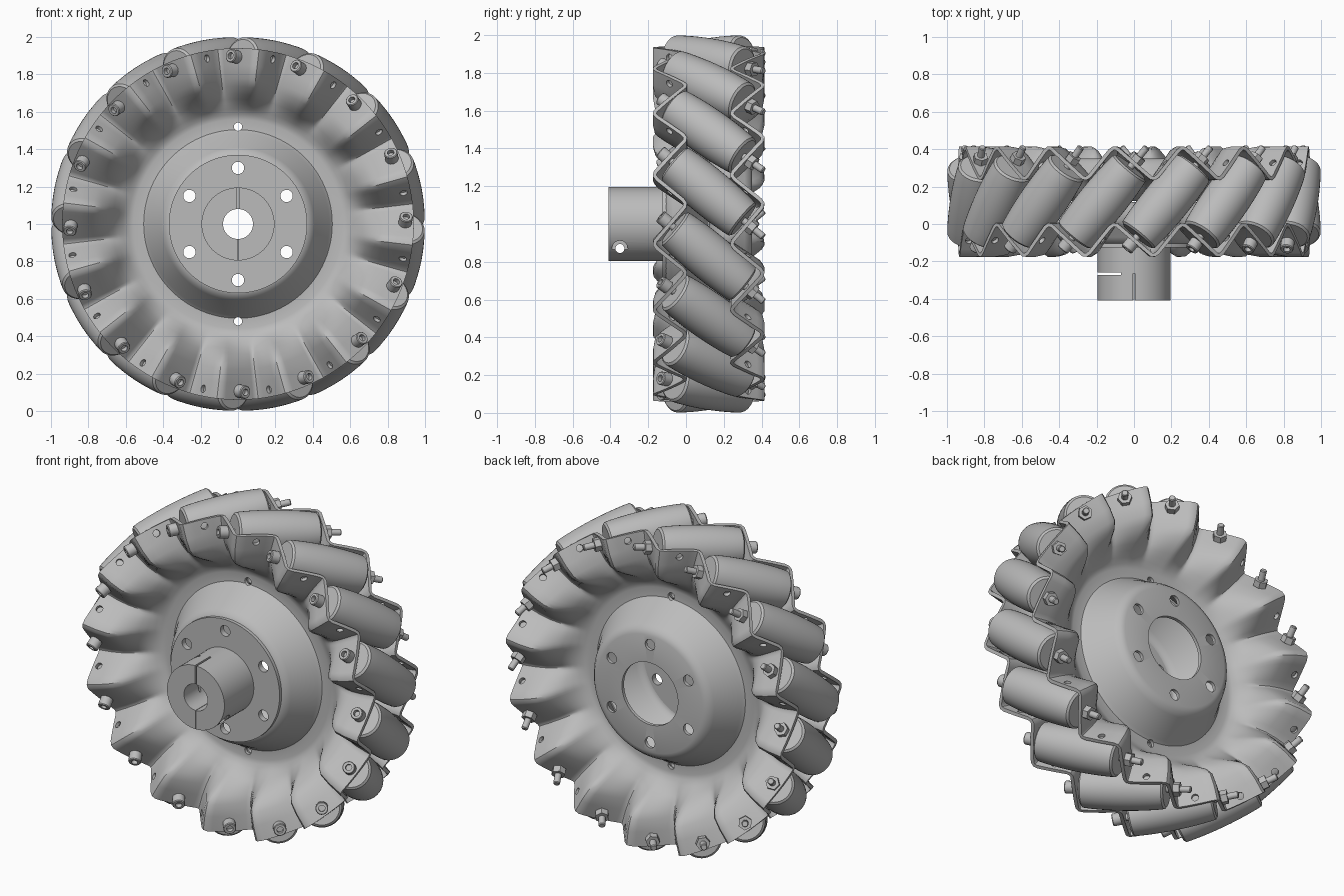
import bpy, bmesh
from math import sin, cos, pi, radians, sqrt
from mathutils import Matrix, Vector

cube = bpy.data.objects.get("Cube")
if cube:
    bpy.data.objects.remove(cube, do_unlink=True)

COUNT = 16
STEP = 2 * pi / COUNT
TILT = radians(40)           # roller angle from the wheel axis
MID = 0.12                   # middle plane of the wheel
AXLE_R = 0.875               # distance of roller axes from the centre
HALF = 0.24                  # half roller length
CENTRE = Matrix.Translation((0, 0, 1))

steel = bpy.data.materials.new("grey_metal")
steel.use_nodes = True
grey = (0.5, 0.5, 0.5, 1)
steel.diffuse_color = grey
steel.node_tree.nodes["Principled BSDF"].inputs["Base Color"].default_value = grey


def add(name, mesh, matrix=Matrix()):
    ob = bpy.data.objects.new(name, mesh)
    bpy.context.scene.collection.objects.link(ob)
    ob.matrix_world = matrix
    if not mesh.materials:
        mesh.materials.append(steel)
    return ob


def grid_mesh(name, rows, wrap):
    """Mesh from rows of points, closed around each row."""
    bm = bmesh.new()
    vs = [[bm.verts.new(p) for p in row] for row in rows]
    n = len(vs[0])
    for i in range(len(vs) if wrap else len(vs) - 1):
        a, b = vs[i], vs[(i + 1) % len(vs)]
        for j in range(n):
            k = (j + 1) % n
            bm.faces.new((a[j], a[k], b[k], b[j]))
    bmesh.ops.remove_doubles(bm, verts=bm.verts, dist=1e-5)
    bmesh.ops.recalc_face_normals(bm, faces=bm.faces)
    mesh = bpy.data.meshes.new(name)
    bm.to_mesh(mesh)
    bm.free()
    return mesh


def lathe(name, profile, segs, wrap=False):
    """Turn (radius, height) points around local z."""
    turn = [2 * pi * j / segs for j in range(segs)]
    rows = [[(r * cos(t), r * sin(t), h) for t in turn] for r, h in profile]
    return grid_mesh(name, rows, wrap)


def aim(pos, axis):
    return Matrix.Translation(pos) @ Vector(axis).to_track_quat('Z', 'Y').to_matrix().to_4x4()


def spoke(angle):
    return CENTRE @ Matrix.Rotation(angle, 4, 'Y')


def rod(radius, length, matrix):
    h = length / 2
    return add("cutter", lathe("cutter", [(0, -h), (radius, -h), (radius, h), (0, h)], 20), matrix)


def box(lo, hi):
    bm = bmesh.new()
    bmesh.ops.create_cube(bm, size=1)
    for v in bm.verts:
        v.co = [a + (c + 0.5) * (b - a) for c, a, b in zip(v.co, lo, hi)]
    mesh = bpy.data.meshes.new("cutter")
    bm.to_mesh(mesh)
    bm.free()
    return add("cutter", mesh)


def apply(ob, kind, **settings):
    mod = ob.modifiers.new(kind, kind)
    for key, value in settings.items():
        setattr(mod, key, value)
    with bpy.context.temp_override(object=ob, active_object=ob, selected_objects=[ob]):
        bpy.ops.object.modifier_apply(modifier=mod.name)


def cut(ob, cutters):
    """Subtract a set of separate cutters and discard them."""
    group = bpy.data.collections.new("cutters")
    bpy.context.scene.collection.children.link(group)
    for c in cutters:
        c.hide_render = True
        group.objects.link(c)
    bpy.context.view_layer.update()
    apply(ob, 'BOOLEAN', operation='DIFFERENCE', operand_type='COLLECTION',
          collection=group, solver='EXACT')
    for c in cutters:
        bpy.data.objects.remove(c, do_unlink=True)
    bpy.data.collections.remove(group)


# Side plates: a dished disc whose rim folds into a zigzag
def zigzag(u):
    u = (u + 0.5) % 1 - 0.5
    f = cos(TILT) ** 2 / 2
    if abs(u) <= f:
        return -u / f
    return (abs(u) - 0.5) / (f - 0.5) * (-1 if u > 0 else 1)


def wave(u):
    return sum(zigzag(u + d * 0.025) for d in range(-2, 3)) / 5


dish = [(.19, -.1), (.355, -.1), (.38, -.09), (.4, -.065), (.48, .085), (.5, .105),
        (.56, .108), (.59, .1), (.62, .077), (.65, .05), (.675, .02), (.7, -.01),
        (.74, -.05), (.78, -.075), (.85, -.085), (.94, -.085)]
PER = 20


def plate_mesh():
    rows = []
    for r, y in dish:
        k = min(max((r - 0.6) / 0.18, 0), 1)
        k = 0.093 * k * k * (3 - 2 * k)
        rows.append([(r * sin(j * STEP / PER), y + k * wave(j / PER), r * cos(j * STEP / PER))
                     for j in range(COUNT * PER)])
    return grid_mesh("side_plate", rows, False)


def bolt_hole_cutters():
    holes = [(i * pi / 3, 0.3, 0.033) for i in range(6)] + [(0, 0.52, 0.022), (pi, 0.52, 0.022)]
    return [rod(rad, 2, spoke(a) @ aim((0, 0, r), (0, 1, 0))) for a, r, rad in holes]


flip = (Matrix.Rotation(STEP / 2, 4, 'Y') @ Matrix.Translation((0, MID, 0))
        @ Matrix.Rotation(pi, 4, 'Z') @ Matrix.Translation((0, -MID, 0))
        @ Matrix.Rotation(-STEP / 2, 4, 'Y'))
for name, turn in (("front_plate", Matrix()), ("back_plate", flip)):
    plate = add(name, plate_mesh(), CENTRE @ turn)
    apply(plate, 'SOLIDIFY', thickness=0.02, offset=0)
    rim_holes = [rod(0.02, 0.1, CENTRE @ turn @ Matrix.Rotation((i + 0.52) * STEP, 4, 'Y')
                     @ aim((0, -0.085, 0.9), (cos(TILT), -sin(TILT), 0)))
                 for i in range(COUNT)]
    cut(plate, rim_holes + bolt_hole_cutters())

# Rollers: barrels whose outer line follows the wheel circle
barrel = [(0, -HALF)]
for i in range(13):
    t = HALF * (i / 6 - 1)
    r = 1 - sqrt(AXLE_R ** 2 + (t * sin(TILT)) ** 2)
    if i == 0:
        barrel.append((r - 0.012, t))
    barrel.append((r, t + (0.01 if i == 0 else -0.01 if i == 12 else 0)))
    if i == 12:
        barrel.append((r - 0.012, t))
barrel.append((0, HALF))
roller = lathe("roller", barrel, 40)

# Axle bolts with socket heads, and hex nuts
bolt = lathe("axle_bolt", [(0, -.31), (.018, -.31), (.018, -.335), (.032, -.335), (.036, -.33),
                           (.036, -.28), (.019, -.28), (.019, .375), (.015, .38), (0, .38)], 18)
nut = lathe("axle_nut", [(.019, .28), (.04, .28), (.04, .318), (.019, .318)], 6, True)
for i in range(COUNT):
    place = spoke((i + 0.5) * STEP) @ aim((0, MID, AXLE_R), (sin(TILT), cos(TILT), 0))
    for mesh in (roller, bolt, nut):
        add(mesh.name + "_" + str(i + 1), mesh, place)

# Clamping hub with flange, bore, slits and clamp screw hole
hub = add("hub", lathe("hub", [(.08, .09), (.37, .09), (.37, .125), (.195, .125),
                               (.195, .41), (.08, .41)], 64, True),
          aim((0, 0, 1), (0, -1, 0)))
cut(hub, bolt_hole_cutters() + [
    box((-.25, -.272, .7), (-.07, -.258, 1.3)),
    box((-.006, -.5, 1.03), (.006, -.265, 1.3)),
    box((-.0015, -.5, .7), (.0015, -.265, .97)),
    rod(0.024, 1, aim((0, -.35, .87), (1, 0, 0))),
    rod(0.042, 0.1, aim((.19, -.35, .87), (1, 0, 0)))])

# Smooth shading with crisp edges
for ob in bpy.context.scene.objects:
    ob.select_set(ob.type == 'MESH')
bpy.context.view_layer.objects.active = hub
bpy.ops.object.shade_smooth_by_angle(angle=radians(35))
